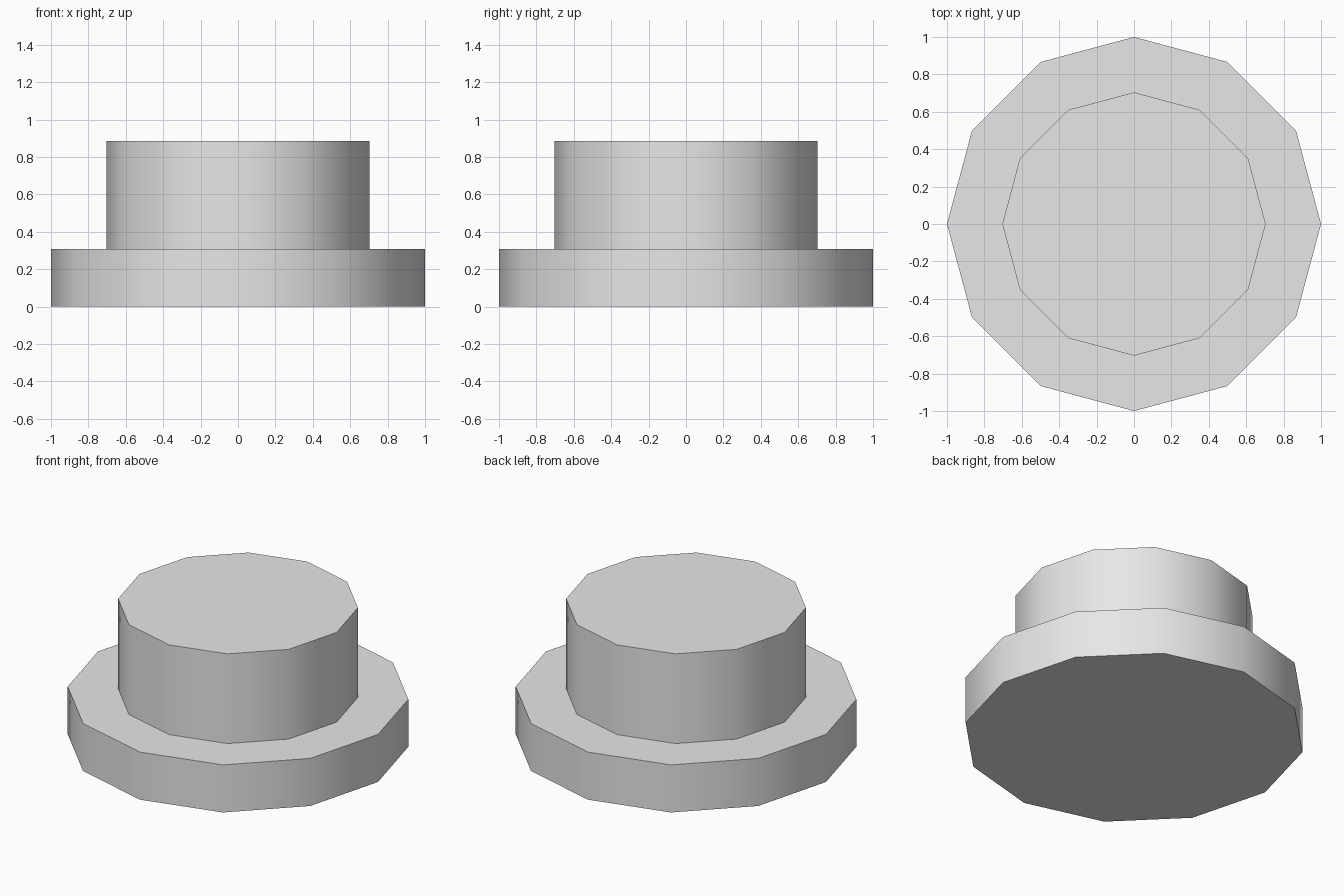
import bpy
import math

cube = bpy.data.objects.get("Cube")
if cube:
    bpy.data.objects.remove(cube, do_unlink=True)

# Single light grey finish
grey = bpy.data.materials.new("light_grey")
grey.use_nodes = True
colour = (0.8, 0.8, 0.8, 1.0)
grey.diffuse_color = colour
grey.node_tree.nodes["Principled BSDF"].inputs["Base Color"].default_value = colour


def disc(name, radius, bottom, top):
    """Twelve-sided upright cylinder with smooth walls and crisp rims."""
    bpy.ops.mesh.primitive_cylinder_add(
        vertices=12, radius=radius, depth=top - bottom,
        location=(0, 0, (bottom + top) / 2))
    obj = bpy.context.object
    obj.name = name
    obj.data.name = name
    obj.data.materials.append(grey)
    bpy.ops.object.shade_smooth_by_angle(angle=math.radians(40))
    return obj


BASE_TOP = 0.307

# Wide base and the narrower hub standing on it
disc("base_flange", 1.0, 0.0, BASE_TOP)
disc("upper_hub", 0.704, BASE_TOP, 0.886)
